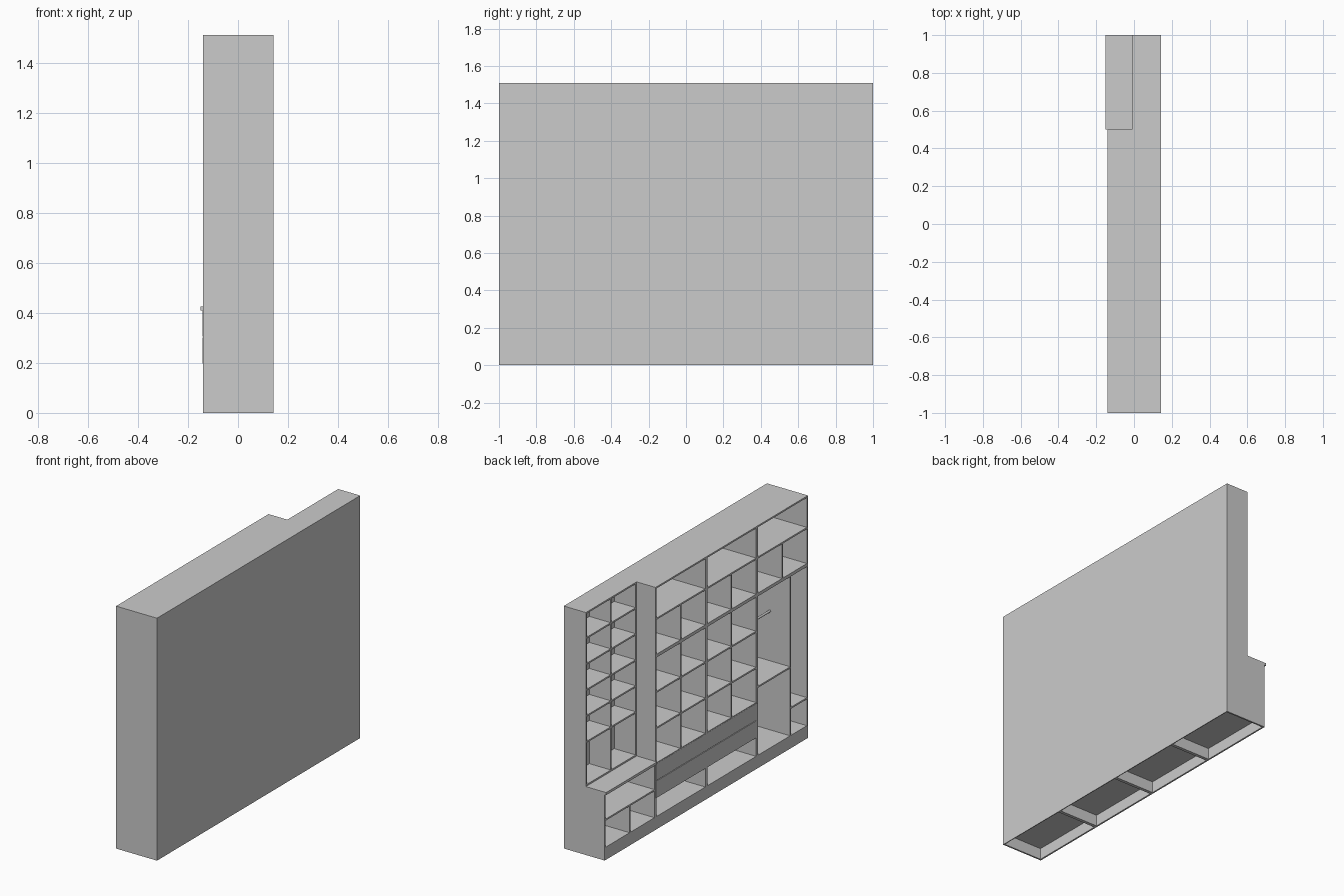
import bpy

if "Cube" in bpy.data.objects:
    bpy.data.objects.remove(bpy.data.objects["Cube"])

T = 0.01                      # board thickness
XF, XB = -0.14, 0.142         # open front and back of the wall unit
TOP, SPLIT = 1.51, 1.08       # total height, joint between lower and upper modules
PLINTH = 0.07


def box(name, x0, x1, y0, y1, z0, z1):
    bpy.ops.mesh.primitive_cube_add(
        size=1, location=((x0 + x1) / 2, (y0 + y1) / 2, (z0 + z1) / 2))
    o = bpy.context.object
    o.name = name
    o.scale = (x1 - x0, y1 - y0, z1 - z0)
    bpy.ops.object.transform_apply(location=False, rotation=False, scale=True)
    return o


def shelf(name, y0, y1, z, xf=XF):
    """Horizontal board whose centre is at z."""
    box(name, xf, XB - 0.005, y0, y1, z - T / 2, z + T / 2)


def divider(name, y, z0, z1, xf=XF):
    """Upright board whose centre is at y."""
    box(name, xf, XB - 0.005, y - T / 2, y + T / 2, z0, z1)


def carcass(name, y0, y1, z0, z1, xf=XF, floor=None, lid=True):
    """Module shell: two sides, back, top and bottom."""
    floor = z0 if floor is None else floor
    box(name + "_side_a", xf, XB, y0, y0 + T, z0, z1)
    box(name + "_side_b", xf, XB, y1 - T, y1, z0, z1)
    box(name + "_back", XB - 0.005, XB, y0 + T, y1 - T, z0, z1)
    box(name + "_bottom", xf, XB - 0.005, y0 + T, y1 - T, floor, floor + T)
    if lid:
        box(name + "_top", xf, XB - 0.005, y0 + T, y1 - T, z1 - T, z1)
    if floor > z0:
        box(name + "_plinth", xf, xf + T, y0 + T, y1 - T, z0, floor)


# upper modules: one wide bay above two small bays
for i, y0 in enumerate((-1.0, -0.5, 0.0)):
    n = f"upper_unit_{i}"
    carcass(n, y0, y0 + 0.5, SPLIT, TOP)
    shelf(n + "_shelf", y0 + T, y0 + 0.5 - T, 1.31)
    divider(n + "_divider", y0 + 0.25, SPLIT + T, 1.305)

# two central lower modules: small bays, two drawers, low open bay
for i, y0 in enumerate((-0.5, 0.0)):
    n = f"lower_unit_{i}"
    ya, yb = y0 + T, y0 + 0.5 - T
    carcass(n, y0, y0 + 0.5, 0, SPLIT, floor=PLINTH)
    for z in (0.20, 0.41, 0.63, 0.855):
        shelf(n + "_shelf", ya, yb, z)
    divider(n + "_divider", y0 + 0.25, 0.415, SPLIT - T)
    for z in (0.197, 0.305):
        box(n + "_drawer_front", XF - 0.001, XF + T, y0 + 0.002, y0 + 0.498, z, z + 0.104)

# wardrobe module with narrow side bay and hanging rod
carcass("wardrobe", -1, -0.5, 0, SPLIT, floor=PLINTH)
divider("wardrobe_divider", -0.83, PLINTH + T, SPLIT - T)
shelf("wardrobe_shelf", -0.825, -0.51, 0.505)
shelf("narrow_bay_shelf", -0.99, -0.835, 0.25)
bpy.ops.mesh.primitive_cylinder_add(vertices=16, radius=0.007, depth=0.315,
                                    location=(0, -0.6675, 0.82),
                                    rotation=(1.570796, 0, 0))
bpy.context.object.name = "hanging_rod"
bpy.ops.object.shade_smooth_by_angle()

# deep base cabinet with overhanging worktop
carcass("base_cabinet", 0.5, 1, 0, 0.41, floor=PLINTH, lid=False)
shelf("base_cabinet_shelf", 0.51, 0.99, 0.25)
divider("base_cabinet_divider", 0.75, PLINTH + T, 0.245)
box("worktop", -0.15, XB, 0.5, 1, 0.41, 0.426)

# shallow bookcase standing on the worktop
XS = -0.01
carcass("bookcase", 0.5, 1, 0.426, TOP, xf=XS)
divider("bookcase_divider", 0.75, 0.436, TOP - T, xf=XS)
for k in range(5):
    for ya, yb in ((0.51, 0.745), (0.755, 0.99)):
        shelf("bookcase_shelf", ya, yb, 0.70 + 0.162 * k, xf=XS)
